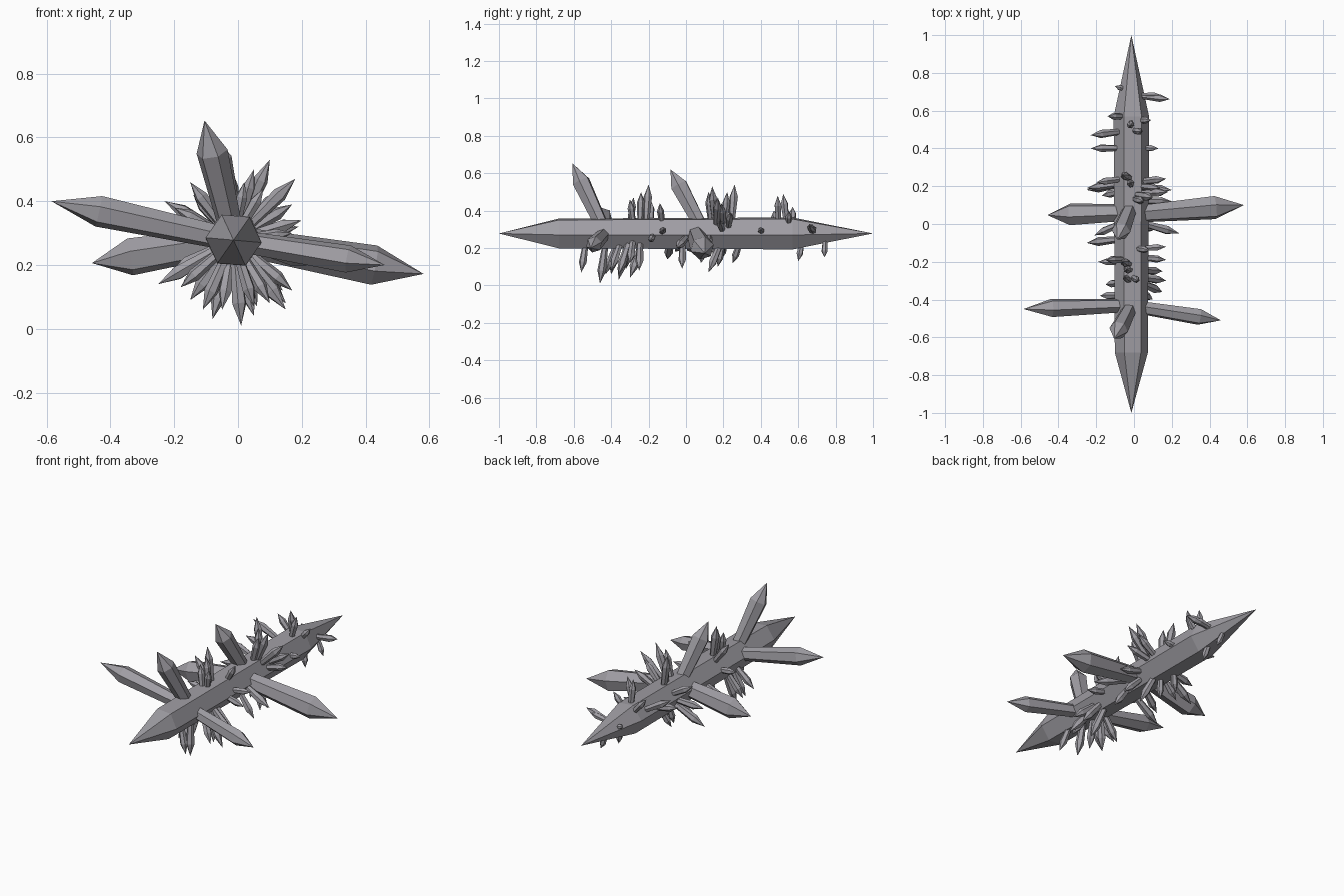
import bpy, bmesh, math, random
from mathutils import Vector

random.seed(4)
cube = bpy.data.objects.get("Cube")
if cube:
    bpy.data.objects.remove(cube)

crystal_grey = bpy.data.materials.new("crystal_grey")
crystal_grey.use_nodes = True
colour = (0.35, 0.34, 0.37, 1)
crystal_grey.diffuse_color = colour
crystal_grey.node_tree.nodes["Principled BSDF"].inputs["Base Color"].default_value = colour

AXIS_X, AXIS_Z = -0.014, 0.278


def add_prism(bm, start, end, rings, turn=0.0, sides=6):
    """Faceted spike from start to end; rings are (fraction, radius), radius zero is a point."""
    start, end = Vector(start), Vector(end)
    rotation = (end - start).to_track_quat('Z', 'Y')
    loops = []
    for fraction, radius in rings:
        centre = start.lerp(end, fraction)
        if radius == 0:
            loops.append([bm.verts.new(centre)])
            continue
        angles = [turn + math.tau * i / sides for i in range(sides)]
        loops.append([bm.verts.new(centre + rotation @ Vector(
            (radius * math.cos(a), radius * math.sin(a), 0))) for a in angles])
    for low, high in zip(loops, loops[1:]):
        for i in range(sides):
            j = (i + 1) % sides
            corners = [low[i], low[j]] if len(low) > 1 else [low[0]]
            corners += [high[j], high[i]] if len(high) > 1 else [high[0]]
            bm.faces.new(corners)
    if len(loops[0]) > 1:
        bm.faces.new(loops[0][::-1])


def finish(bm, name):
    bmesh.ops.recalc_face_normals(bm, faces=bm.faces)
    mesh = bpy.data.meshes.new(name)
    bm.to_mesh(mesh)
    bm.free()
    mesh.materials.append(crystal_grey)
    bpy.context.collection.objects.link(bpy.data.objects.new(name, mesh))


# Long double-pointed central shaft
bm = bmesh.new()
add_prism(bm, (AXIS_X, -1, AXIS_Z), (AXIS_X, 1, AXIS_Z),
          [(0, 0), (0.16, 0.088), (0.785, 0.094), (1, 0)], math.radians(5))
finish(bm, "main_shaft")

# Large branches: root y, tip, root radius, shoulder radius, shoulder fraction
branches = {
    "left_middle_branch": (0.05, (0.582, 0.10, 0.172), 0.045, 0.064, 0.74),
    "left_front_branch": (-0.435, (0.46, -0.51, 0.2), 0.034, 0.044, 0.76),
    "right_front_branch": (-0.43, (-0.585, -0.45, 0.4), 0.036, 0.05, 0.74),
    "right_middle_branch": (0.062, (-0.458, 0.047, 0.206), 0.045, 0.06, 0.73),
    "upper_front_branch": (-0.43, (-0.105, -0.607, 0.653), 0.036, 0.05, 0.74),
    "upper_middle_branch": (0.1, (-0.088, -0.083, 0.62), 0.036, 0.05, 0.75),
}
for name, (root_y, tip, root, shoulder, fraction) in branches.items():
    bm = bmesh.new()
    add_prism(bm, (AXIS_X, root_y, AXIS_Z), tip,
              [(0, root), (fraction, shoulder), (1, 0)], 0.3)
    finish(bm, name)

# Small shards sprouting around the shaft: tip positions in hundredths
upper_shards = [
    (-6, -20, 54), (-4, -24, 50), (-5, -28, 47), (2, -30, 46), (8, -14, 44),
    (-15, -19, 46), (-6, 26, 54), (-2, 22, 50), (10, 14, 53), (5, 12, 50),
    (18, 17, 47), (14, 19, 44), (-2, 52, 49), (4, 49, 48), (-14, 57, 42),
    (9, 55, 40), (-23, 47, 40), (-23, 40, 33), (-20, 22, 38), (19, 66, 32),
    (15, 68, 31), (13, 40, 30), (17, 24, 39), (20, 18, 34), (-10, 73, 31),
    (17, -12, 30), (-19, -20, 30), (-25, 19, 25),
]
lower_shards = [
    (1, -46, 1), (-8, -36, 3), (5, -56, 7), (-11, -40, 6), (5, -30, 4),
    (15, -25, 8), (15, -36, 6), (17, -30, 12), (-15, -32, 9), (-18, -38, 13),
    (-5, -43, 6), (10, -40, 8), (12, -2, 9), (6, 12, 7), (-4, 17, 10),
    (-8, 25, 12), (14, 8, 12), (-25, 18, 14), (-17, 15, 15), (2, 60, 13),
    (4, 74, 15), (24, -5, 20), (-25, -10, 14), (-21, -6, 18), (17, -19, 24),
    (20, 12, 22),
]


def add_shards(name, tips, least_lean, most_lean):
    bm = bmesh.new()
    for tip in tips:
        tip = Vector(tip) / 100
        lean = random.uniform(least_lean, most_lean)
        root = Vector((AXIS_X, tip.y + lean, AXIS_Z)).lerp(tip, 0.15)
        width = 0.01 + 0.058 * (tip - root).length
        add_prism(bm, root, tip, [(0, width * 0.65), (0.7, width), (1, 0)],
                  random.uniform(0, 1))
    finish(bm, name)


add_shards("upper_shards", upper_shards, -0.03, 0.03)
add_shards("lower_shards", lower_shards, 0.0, 0.09)
